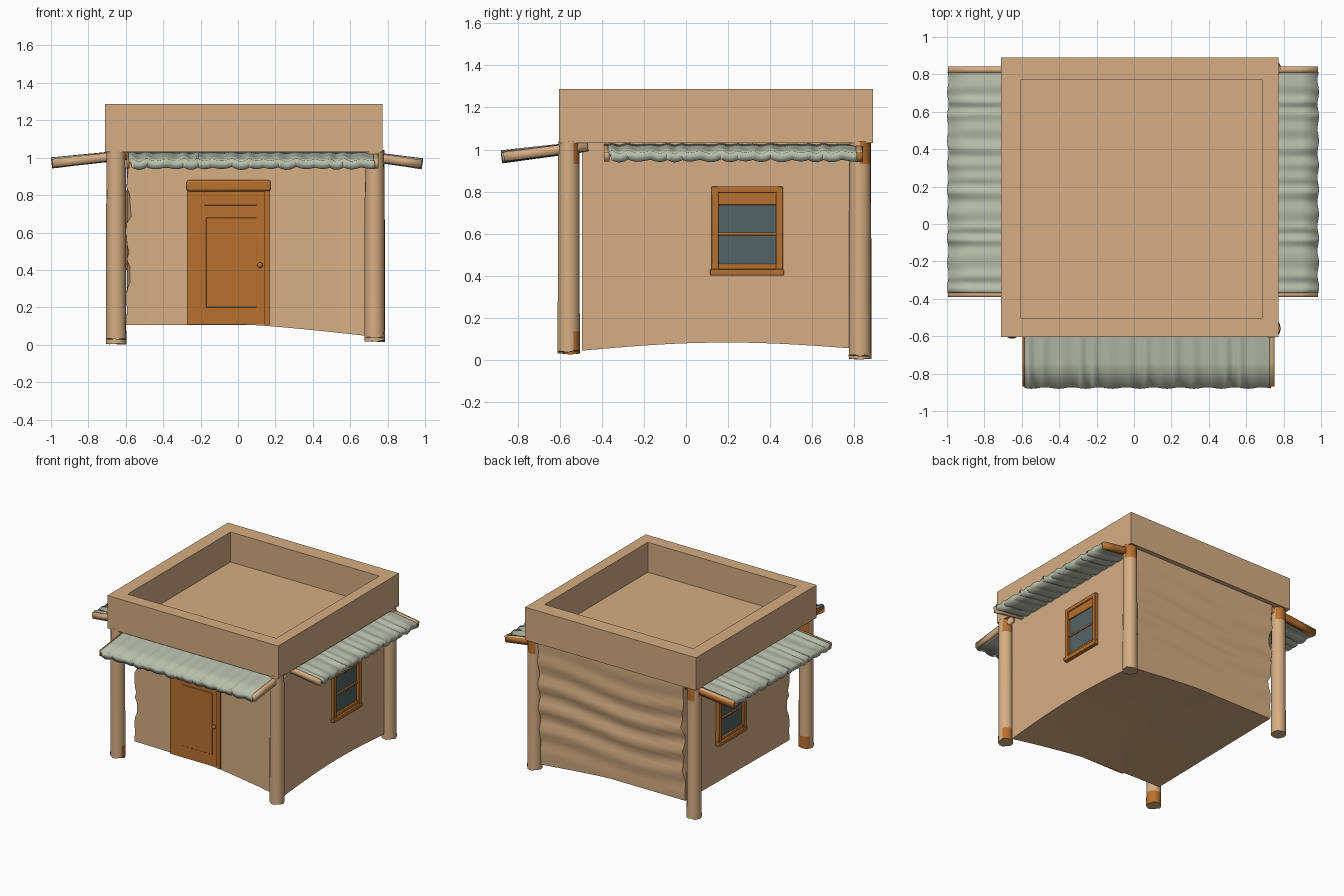
import bpy, bmesh, math, random
from mathutils import Vector

if "Cube" in bpy.data.objects:
    bpy.data.objects.remove(bpy.data.objects["Cube"])

random.seed(4)


def material(name, rgb):
    m = bpy.data.materials.new(name)
    lin = [(c / 255 / 12.92) if c < 11 else ((c / 255 + 0.055) / 1.055) ** 2.4 for c in rgb]
    m.diffuse_color = (*lin, 1)
    m.use_nodes = True
    m.node_tree.nodes["Principled BSDF"].inputs["Base Color"].default_value = m.diffuse_color
    return m


CLAY = material("tan clay", (213, 174, 131))
WOOD = material("orange wood", (184, 113, 48))
METAL = material("grey green sheet metal", (184, 189, 171))
GLASS = material("dark glass", (84, 101, 99))


def finish(name, bm, *mats):
    me = bpy.data.meshes.new(name)
    bm.to_mesh(me)
    bm.free()
    for m in mats:
        me.materials.append(m)
    ob = bpy.data.objects.new(name, me)
    bpy.context.collection.objects.link(ob)
    return ob


def box_mesh(lo, hi):
    bm = bmesh.new()
    bmesh.ops.create_cube(bm, size=1)
    for v in bm.verts:
        v.co = [lo[i] + (v.co[i] + 0.5) * (hi[i] - lo[i]) for i in range(3)]
    return bm


def box(name, lo, hi, mat, bevel=0.0):
    ob = finish(name, box_mesh(lo, hi), mat)
    if bevel:
        mod = ob.modifiers.new("Bevel", 'BEVEL')
        mod.width, mod.segments = bevel, 2
    return ob


# Clay house body: subdivided block with an uneven base and rippled back wall
X0, X1, Y0, Y1, TOP = -0.595, 0.725, -0.43, 0.83, 1.035
N = 24
jag = [random.uniform(-0.008, 0.03) for _ in range(N + 1)]
bm = bmesh.new()
bmesh.ops.create_cube(bm, size=1)
bmesh.ops.subdivide_edges(bm, edges=bm.edges[:], cuts=N - 1, use_grid_fill=True)
for v in bm.verts:
    u, t, w = (c + 0.5 for c in v.co)
    drop = max(0, (u - 0.5) / 0.5) ** 1.2
    base = (0.106 - 0.063 * drop) * (1 - t) + (0.106 - 0.056 * drop) * t
    base += 0.035 * math.sin(math.pi * t) * u
    x, y, z = X0 + u * (X1 - X0), Y0 + t * (Y1 - Y0), base + w * (TOP - base)
    x += 0.02 * t * (1 - u)                   # left wall runs slightly inwards
    y -= 0.065 * u ** 1.7 * (1 - t)           # front swells towards the right corner
    y += 0.025 * w * t                        # back leans out under the roof
    row = round(w * N)
    fade = math.sin(math.pi * w)
    if t > 0.99:      # horizontal ripples on the back
        y += 0.012 * math.sin(w * 34 + 1.5 * math.sin(u * 5)) * fade
    if u < 0.01 and (t < 0.01 or t > 0.99):   # ragged left corners
        x += jag[row] * fade
    v.co = (x, y, z)
finish("house_body", bm, CLAY)

# Flat roof with raised parapet: top face inset and pushed down
bm = box_mesh((-0.71, -0.605, 1.03), (0.773, 0.89, 1.287))
top = max(bm.faces, key=lambda f: f.calc_center_median().z)
bmesh.ops.inset_region(bm, faces=[top], thickness=0.1, use_even_offset=True)
for v in top.verts:
    v.co.x = -0.605 if v.co.x < 0 else 0.685
    v.co.y = -0.505 if v.co.y < 0 else 0.772
well = bmesh.ops.extrude_face_region(bm, geom=[top])
bmesh.ops.delete(bm, geom=[top], context='FACES_ONLY')
for v in [g for g in well['geom'] if isinstance(g, bmesh.types.BMVert)]:
    v.co.z = 1.052
bmesh.ops.recalc_face_normals(bm, faces=bm.faces[:])
finish("roof_parapet", bm, CLAY)


# Corner posts: round logs with worn wood patches facing one direction
def post(name, x, y, z0, worn, worn_base, limit=0.032):
    bm = bmesh.new()
    levels = (z0, z0 + 0.1, 0.5, 0.93, 1.04)
    n = 14
    worn = Vector((*worn, 0)).normalized()
    rings = []
    for i, z in enumerate(levels):
        r = 0.055 - 0.001 * i
        rings.append([bm.verts.new((x + r * math.cos(2 * math.pi * k / n),
                                    y + r * math.sin(2 * math.pi * k / n),
                                    z + (random.uniform(0, 0.01) if i == 0 and k else 0)))
                      for k in range(n)])
    bm.faces.new(rings[0][::-1])
    bm.faces.new(rings[-1])
    for i in range(4):
        for k in range(n):
            f = bm.faces.new((rings[i][k], rings[i][(k + 1) % n],
                              rings[i + 1][(k + 1) % n], rings[i + 1][k]))
            c = f.calc_center_median() - Vector((x, y, 0))
            if c.dot(worn) > limit and (i == 3 or (i == 0 and worn_base)):
                f.material_index = 1
    finish(name, bm, CLAY, WOOD)


post("front_left_post", -0.652, -0.558, 0.025, (0.5, 1), True, 0.005)
post("front_right_post", 0.73, -0.558, 0.035, (0.3, 1), True)
post("back_left_post", -0.652, 0.83, 0.0, (0.4, 1), False)
post("back_right_post", 0.732, 0.828, 0.015, (0.4, 1), False, 0.02)


# Sloping sheet: a = range along the wall, d = inner and outer distance
def sheet(name, side, a, d, z, mat, waves=0, thick=0.04):
    bm = bmesh.new()
    nu, nv = (waves * 8 if waves else 1), 3
    grid = []
    for i in range(nu + 1):
        s = i / nu
        ang = 2 * math.pi * waves * s + 0.9 * math.sin(s * 23)
        row = []
        for j in range(nv + 1):
            q = j / nv
            h = z[0] + (z[1] - z[0]) * q
            out = d[0] + (d[1] - d[0]) * q
            if waves:
                h += 0.006 * math.sin(ang) * (0.4 + 0.6 * q) * (1 + 0.5 * math.sin(s * 31))
                out += 0.004 * math.sin(s * 57) * q
            al = a[0] + (a[1] - a[0]) * s
            co = {'right': (out, al, h), 'left': (-out, al, h), 'front': (al, -out, h)}[side]
            row.append(bm.verts.new(co))
        grid.append(row)
    for i in range(nu):
        for j in range(nv):
            f = bm.faces.new((grid[i][j], grid[i + 1][j], grid[i + 1][j + 1], grid[i][j + 1]))
            f.normal_update()
            if f.normal.z < 0:
                f.normal_flip()
    ob = finish(name, bm, mat)
    mod = ob.modifiers.new("Thickness", 'SOLIDIFY')
    mod.thickness, mod.offset = thick, -1


# Corrugated awnings with end battens
for side, inner, outer, z in (('left', 0.585, 0.995, (1.038, 0.993)),
                              ('right', 0.71, 0.985, (1.028, 0.988))):
    low = (z[0] - 0.004, z[1] - 0.004)
    sheet(side + "_awning", side, (-0.37, 0.812), (inner, outer), z, METAL, 14, 0.042)
    sheet(side + "_awning_front_batten", side, (-0.39, -0.365), (inner, outer), z, CLAY, 0, 0.045)
    sheet(side + "_awning_back_strip", side, (0.808, 0.84), (inner, outer), z, CLAY, 0, 0.02)
    sheet(side + "_awning_back_batten", side, (0.806, 0.842), (inner, outer), low, WOOD, 0, 0.045)
fz = (1.038, 0.988)
sheet("front_awning", 'front', (-0.585, 0.73), (0.47, 0.877), fz, METAL, 15, 0.045)
sheet("front_awning_left_batten", 'front', (-0.595, -0.58), (0.47, 0.87), fz, WOOD, 0, 0.045)
sheet("front_awning_right_batten", 'front', (0.725, 0.752), (0.47, 0.87), fz, CLAY, 0, 0.045)

# Front door, nearly flush with the wall
box("door_leaf", (-0.25, -0.457, 0.108), (0.15, -0.42, 0.83), WOOD)
for name, x0, x1, y0 in (("left", -0.272, -0.242, -0.455), ("right", 0.142, 0.172, -0.467)):
    box("door_jamb_" + name, (x0, y0, 0.108), (x1, -0.42, 0.83), WOOD)
box("door_header", (-0.275, -0.475, 0.82), (0.175, -0.42, 0.88), WOOD, 0.012)
box("door_panel_lower", (-0.17, -0.462, 0.20), (0.10, -0.45, 0.68), WOOD, 0.003)
box("door_panel_upper", (-0.18, -0.462, 0.745), (0.10, -0.45, 0.812), WOOD, 0.003)
bm = bmesh.new()
bmesh.ops.create_uvsphere(bm, u_segments=10, v_segments=6, radius=0.015)
bmesh.ops.translate(bm, verts=bm.verts[:], vec=(0.118, -0.47, 0.425))
finish("door_knob", bm, WOOD)

# Side windows, the same on both walls
for side, wall, s in (("left", -0.588, -1), ("right", X1, 1)):
    def part(name, y0, y1, z0, z1, out, mat, bevel=0.004):
        xs = sorted((wall - s * 0.025, wall + s * out))
        box(f"{side}_window_{name}", (xs[0], y0, z0), (xs[1], y1, z1), mat, bevel)
    part("glass", 0.15, 0.44, 0.43, 0.74, 0.005, GLASS, 0)
    part("front_jamb", 0.122, 0.155, 0.42, 0.822, 0.025, WOOD)
    part("back_jamb", 0.428, 0.461, 0.42, 0.822, 0.025, WOOD)
    part("top_rail", 0.122, 0.461, 0.795, 0.825, 0.025, WOOD)
    part("top_panel", 0.15, 0.44, 0.735, 0.80, 0.015, WOOD)
    part("middle_rail", 0.15, 0.44, 0.59, 0.605, 0.013, WOOD)
    part("bottom_rail", 0.15, 0.44, 0.43, 0.455, 0.017, WOOD)
    part("sill", 0.115, 0.466, 0.40, 0.432, 0.03, WOOD)

# Smooth shading with sharp edges kept
for ob in bpy.data.objects:
    ob.select_set(True)
    bpy.context.view_layer.objects.active = ob
bpy.ops.object.shade_smooth_by_angle(angle=math.radians(35))
